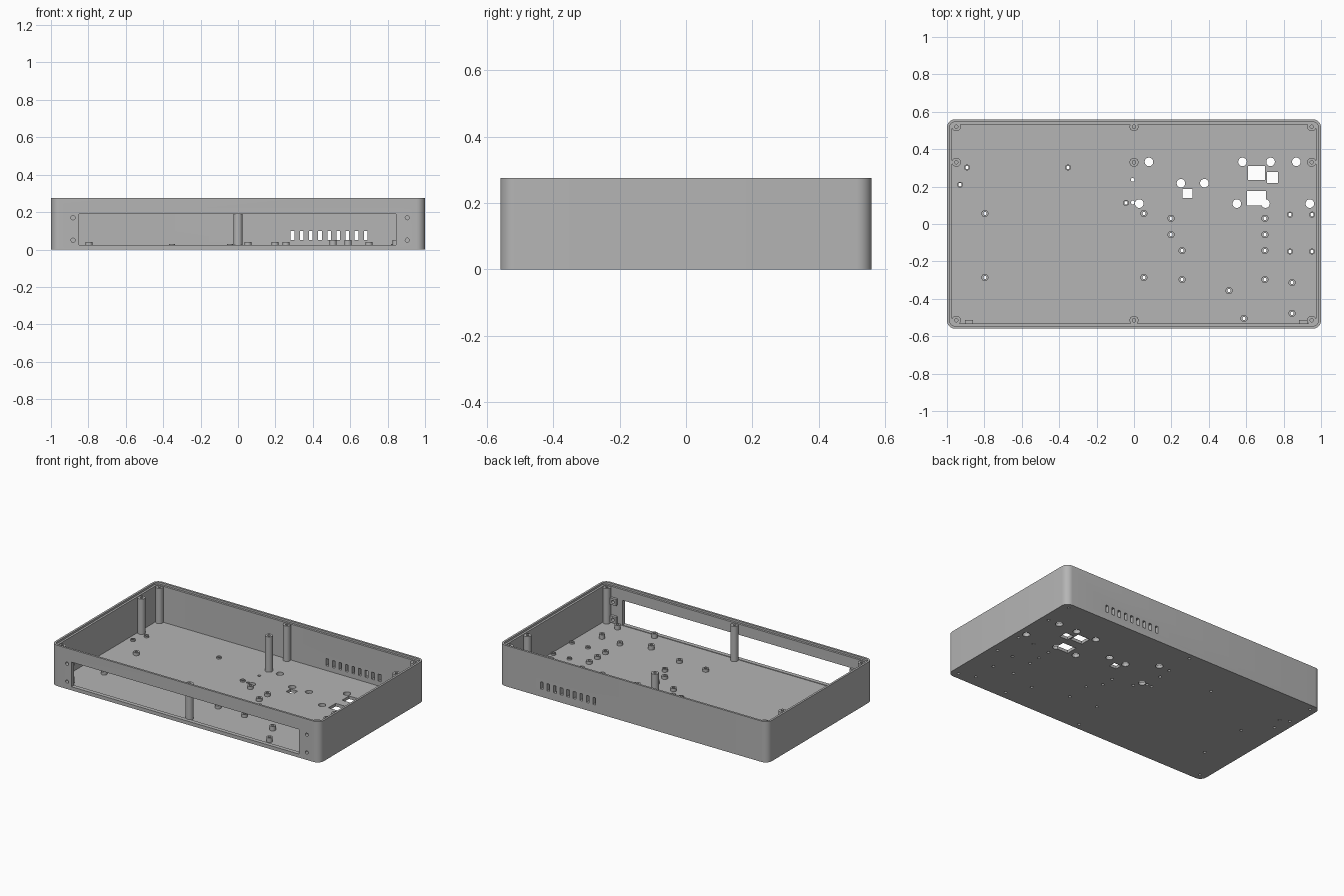
import bpy, bmesh, math
from mathutils import Matrix, Vector

if "Cube" in bpy.data.objects:
    bpy.data.objects.remove(bpy.data.objects["Cube"], do_unlink=True)

GREY = (0.46, 0.46, 0.46, 1)
mat = bpy.data.materials.new("grey plastic")
mat.use_nodes = True
mat.diffuse_color = GREY
mat.node_tree.nodes["Principled BSDF"].inputs["Base Color"].default_value = GREY

TOP, FLOOR = 0.275, 0.02
HX, HY = 1.0, 0.56


def finish(bm, name):
    bmesh.ops.recalc_face_normals(bm, faces=bm.faces)
    mesh = bpy.data.meshes.new(name)
    bm.to_mesh(mesh)
    bm.free()
    mesh.materials.append(mat)
    ob = bpy.data.objects.new(name, mesh)
    bpy.context.collection.objects.link(ob)
    return ob


def smooth(ob):
    bpy.ops.object.select_all(action='DESELECT')
    ob.select_set(True)
    bpy.context.view_layer.objects.active = ob
    bpy.ops.object.shade_smooth_by_angle(angle=math.radians(35))


def add_box(bm, x0, x1, y0, y1, z0, z1):
    size = Matrix.Diagonal((x1 - x0, y1 - y0, z1 - z0, 1))
    centre = Vector((x0 + x1, y0 + y1, z0 + z1)) / 2
    bmesh.ops.create_cube(bm, size=1, matrix=Matrix.Translation(centre) @ size)


def add_cyl(bm, x, y, z, r, depth, along_y=False):
    m = Matrix.Translation((x, y, z))
    if along_y:
        m = m @ Matrix.Rotation(math.pi / 2, 4, 'X')
    bmesh.ops.create_cone(bm, cap_ends=True, segments=24, radius1=r,
                          radius2=r, depth=depth, matrix=m)


def rounded_loop(bm, inset, z, r):
    hx, hy, n = HX - inset, HY - inset, 8
    verts = []
    for q, (sx, sy) in enumerate(((1, 1), (-1, 1), (-1, -1), (1, -1))):
        for i in range(n + 1):
            a = (q + i / n) * math.pi / 2
            verts.append(bm.verts.new((sx * (hx - r) + r * math.cos(a),
                                       sy * (hy - r) + r * math.sin(a), z)))
    return verts


def bridge(bm, a, b):
    for i in range(len(a)):
        j = (i + 1) % len(a)
        bm.faces.new((a[i], a[j], b[j], b[i]))


def lathe(bm, x, y, profile, closed, n=24):
    # Revolve (radius, height) pairs; an open profile is capped at both ends
    rings = [[bm.verts.new((x + r * math.cos(k * math.tau / n),
                            y + r * math.sin(k * math.tau / n), z))
              for k in range(n)] for r, z in profile]
    for a, b in zip(rings, rings[1:]):
        bridge(bm, a, b)
    if closed:
        bridge(bm, rings[-1], rings[0])
    else:
        bm.faces.new(rings[0])
        bm.faces.new(rings[-1])


# Tray with a stepped rim
bm = bmesh.new()
loops = [rounded_loop(bm, *p) for p in (
    (0, 0, 0.045), (0, TOP, 0.045), (0.014, TOP, 0.031),
    (0.014, 0.262, 0.031), (0.028, 0.262, 0.018), (0.028, FLOOR, 0.018))]
for a, b in zip(loops, loops[1:]):
    bridge(bm, a, b)
bm.faces.new(loops[0])
bm.faces.new(loops[-1])
tray = finish(bm, "tray")

# Screw bosses beside the front opening
SCREWS = [(x, z) for x in (-0.882, 0.905) for z in (0.05, 0.17)]
bm = bmesh.new()
for x, z in SCREWS:
    add_box(bm, x - 0.022, x + 0.022, -0.54, -0.514, z - 0.022, z + 0.022)
bosses = finish(bm, "front_screw_bosses")

# Board standoffs: x, y, kind
LOW, MID, HIGH = (0.016, 0.03), (0.019, 0.04), (0.019, 0.05)
standoffs = {
    LOW: [(-0.893, 0.302), (-0.93, 0.21), (-0.353, 0.302), (-0.043, 0.113)]
    + [(x, y) for x in (0.834, 0.952) for y in (0.05, -0.147)],
    MID: [(x, y) for x in (-0.797, 0.053) for y in (0.056, -0.286)]
    + [(x, y) for x in (0.198, 0.7) for y in (0.03, -0.057)]
    + [(x, y) for x in (0.257, 0.7) for y in (-0.142, -0.297)],
    HIGH: [(0.508, -0.356), (0.588, -0.505), (0.845, -0.313), (0.845, -0.478)],
}
posts = [(x, y) for x in (-0.95, 0, 0.95) for y in (0.52, 0.33, -0.515)]
HOLE = 0.009

# Cutter for every opening
bm = bmesh.new()
add_box(bm, -0.85, 0.845, -0.7, -0.5, 0.024, 0.19)
for i in range(9):
    x = 0.292 + i * 0.0488
    add_box(bm, x - 0.01, x + 0.01, 0.5, 0.7, 0.052, 0.1)
for x0, x1, y0, y1 in ((0.61, 0.7, 0.236, 0.31), (0.71, 0.77, 0.22, 0.278),
                       (0.26, 0.313, 0.14, 0.188), (0.605, 0.705, 0.098, 0.176)):
    add_box(bm, x0, x1, y0, y1, -0.1, 0.1)
for y, xs in ((0.332, (0.08, 0.58, 0.73, 0.868)), (0.218, (0.251, 0.376)),
              (0.109, (0.028, 0.55, 0.703, 0.94))):
    for x in xs:
        add_cyl(bm, x, y, 0, 0.023, 0.2)
for y in (0.236, 0.115):
    add_cyl(bm, -0.007, y, 0, 0.01, 0.2)
for spots in standoffs.values():
    for x, y in spots:
        add_cyl(bm, x, y, 0, HOLE, 0.2)
for x, y in posts:
    add_cyl(bm, x, y, 0, HOLE, 0.024)
for x, z in SCREWS:
    add_cyl(bm, x, -0.55, z, 0.011, 0.2, True)
cutter = finish(bm, "opening_cutter")
cutter.hide_render = True

for ob in (tray, bosses):
    mod = ob.modifiers.new("openings", 'BOOLEAN')
    mod.operation = 'DIFFERENCE'
    mod.solver = 'EXACT'
    mod.use_self = True
    mod.object = cutter
    bpy.context.view_layer.objects.active = ob
    bpy.ops.object.modifier_apply(modifier=mod.name)
    smooth(ob)
bpy.data.objects.remove(cutter, do_unlink=True)

# Hollow standoffs
bm = bmesh.new()
for (r, top), spots in standoffs.items():
    for x, y in spots:
        lathe(bm, x, y, ((r, 0.015), (r, top), (HOLE, top), (HOLE, 0.015)), True)
smooth(finish(bm, "board_standoffs"))

# Tall lid posts with blind screw holes
bm = bmesh.new()
for x, y in posts:
    lathe(bm, x, y, ((0.024, 0.015), (0.024, 0.258), (HOLE, 0.258), (HOLE, 0.2)), False)
smooth(finish(bm, "lid_posts"))
